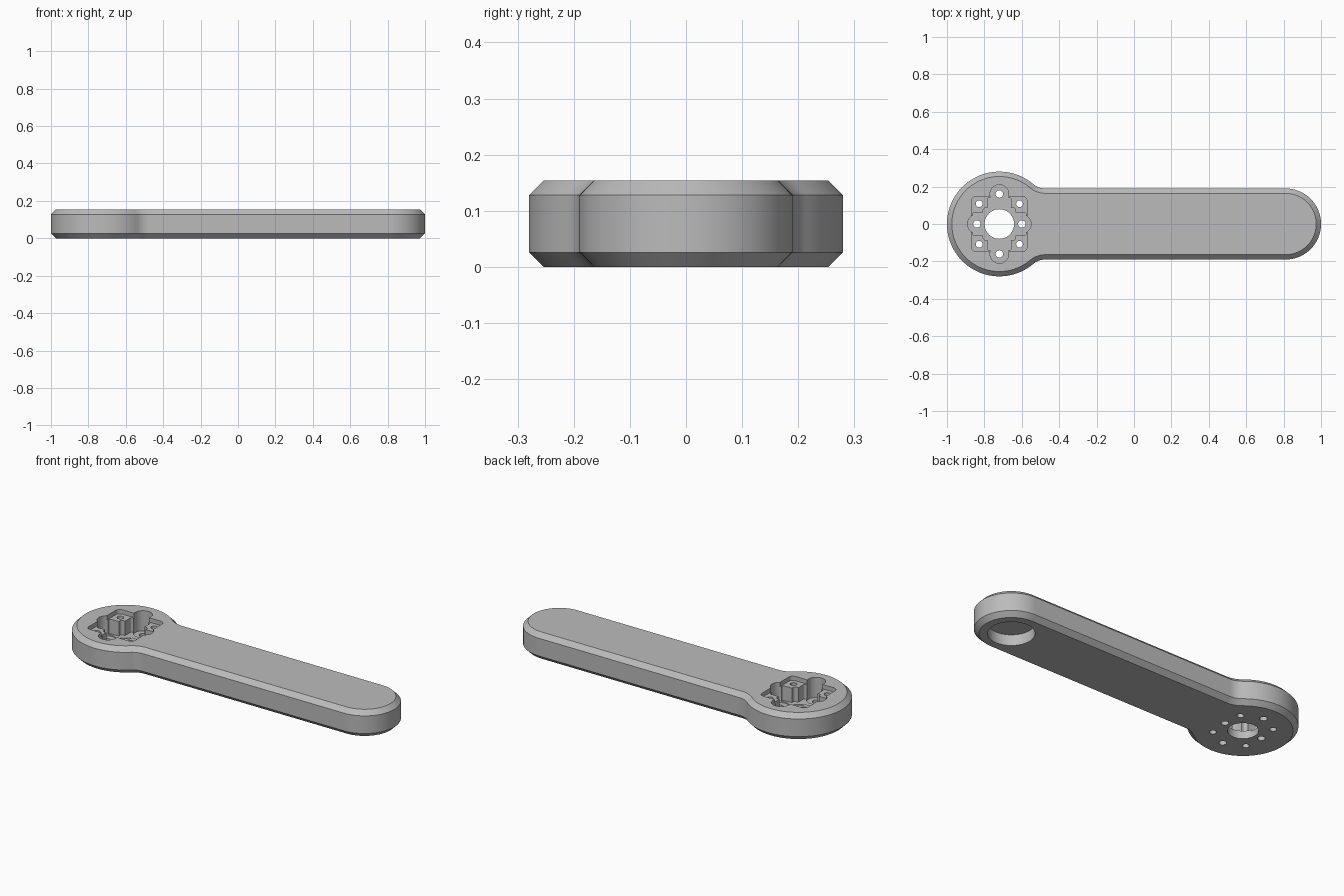
import bpy, bmesh
from math import radians, degrees, sin, cos, atan2, sqrt

cube = bpy.data.objects.get("Cube")
if cube:
    bpy.data.objects.remove(cube, do_unlink=True)

HEIGHT, BEVEL = 0.154, 0.026
HEAD_X, HEAD_R = -0.72, 0.28
TAIL_X, TAIL_R = 0.81, 0.19
FILLET = 0.1

gray = bpy.data.materials.new("plain_gray")
gray.use_nodes = True
color = (0.5, 0.5, 0.5, 1)
gray.diffuse_color = color
gray.node_tree.nodes["Principled BSDF"].inputs["Base Color"].default_value = color


def arc(cx, cy, r, a0, a1, n):
    angles = [radians(a0 + (a1 - a0) * i / n) for i in range(n + 1)]
    return [(cx + r * cos(a), cy + r * sin(a)) for a in angles]


def circle(cx, cy, r, n=40):
    return arc(cx, cy, r, 0, 360, n)[:-1]


def rounded_box(cx, cy, hx, hy, r):
    corners = [(1, 1, 0), (-1, 1, 90), (-1, -1, 180), (1, -1, 270)]
    return [p for sx, sy, a in corners
            for p in arc(cx + sx * (hx - r), cy + sy * (hy - r), r, a, a + 90, 6)]


def arm_outline(inset):
    # round head blended into a straight arm with a round tail
    fy = TAIL_R + FILLET
    dx = sqrt((HEAD_R + FILLET) ** 2 - fy ** 2)
    t = degrees(atan2(fy, dx))
    fx, fr = HEAD_X + dx, FILLET + inset
    return (arc(TAIL_X, 0, TAIL_R - inset, -90, 90, 48)
            + arc(fx, fy, fr, 270, 180 + t, 10)[:-1]
            + arc(HEAD_X, 0, HEAD_R - inset, t, 360 - t, 80)
            + arc(fx, -fy, fr, 180 - t, 90, 10)[1:])


def loft(name, layers):
    # stack of (outline, z) loops closed with flat caps
    bm = bmesh.new()
    loops = [[bm.verts.new((x, y, z)) for x, y in pts] for pts, z in layers]
    n = len(loops[0])
    for low, high in zip(loops, loops[1:]):
        for i in range(n):
            j = (i + 1) % n
            bm.faces.new((low[i], low[j], high[j], high[i]))
    bm.faces.new(loops[0][::-1])
    bm.faces.new(loops[-1])
    bmesh.ops.recalc_face_normals(bm, faces=bm.faces)
    mesh = bpy.data.meshes.new(name)
    bm.to_mesh(mesh)
    bm.free()
    mesh.materials.append(gray)
    obj = bpy.data.objects.new(name, mesh)
    bpy.context.collection.objects.link(obj)
    return obj


# Arm body with chamfered rims
body = loft("lever_arm", [(arm_outline(BEVEL), 0), (arm_outline(0), BEVEL),
                          (arm_outline(0), HEIGHT - BEVEL), (arm_outline(BEVEL), HEIGHT)])
bpy.ops.object.select_all(action='DESELECT')
bpy.context.view_layer.objects.active = body
body.select_set(True)


def cut(outline, z0, z1):
    cutter = loft("cutter", [(outline, z0), (outline, z1)])
    cutter.hide_render = True
    mod = body.modifiers.new("cut", 'BOOLEAN')
    mod.operation, mod.solver, mod.object = 'DIFFERENCE', 'EXACT', cutter
    bpy.ops.object.modifier_apply(modifier=mod.name)
    bpy.data.objects.remove(cutter, do_unlink=True)


OVER, FLOOR = 0.3, 0.045
# Shallow square recess, leaving the four corner posts lower than the top
cut(rounded_box(HEAD_X, 0, 0.148, 0.148, 0.025), HEIGHT - 0.025, OVER)
# Deep cross-shaped pocket with a wider middle
cut(rounded_box(HEAD_X, 0, 0.062, 0.142, 0.01), FLOOR, OVER)
cut(rounded_box(HEAD_X, 0, 0.142, 0.062, 0.01), FLOOR, OVER)
cut(rounded_box(HEAD_X, 0, 0.086, 0.086, 0.012), FLOOR, OVER)

# Round lobes with screw holes at the ends of the cross
for x, y in [(0.12, 0), (-0.12, 0), (0, 0.16), (0, -0.16)]:
    cut(circle(HEAD_X + x, y, 0.05), FLOOR - 0.008, OVER)
    cut(circle(HEAD_X + x, y, 0.02, 20), -OVER, OVER)

# Screw holes through the corner posts
for sx in (-1, 1):
    for sy in (-1, 1):
        cut(circle(HEAD_X + sx * 0.108, sy * 0.108, 0.018, 20), -OVER, OVER)

# Central through hole, and blind hole under the tail
cut(circle(HEAD_X, 0, 0.079, 48), -OVER, OVER)
cut(circle(TAIL_X, 0, 0.12, 48), -OVER, 0.062)

bpy.ops.object.shade_smooth_by_angle(angle=radians(30))
